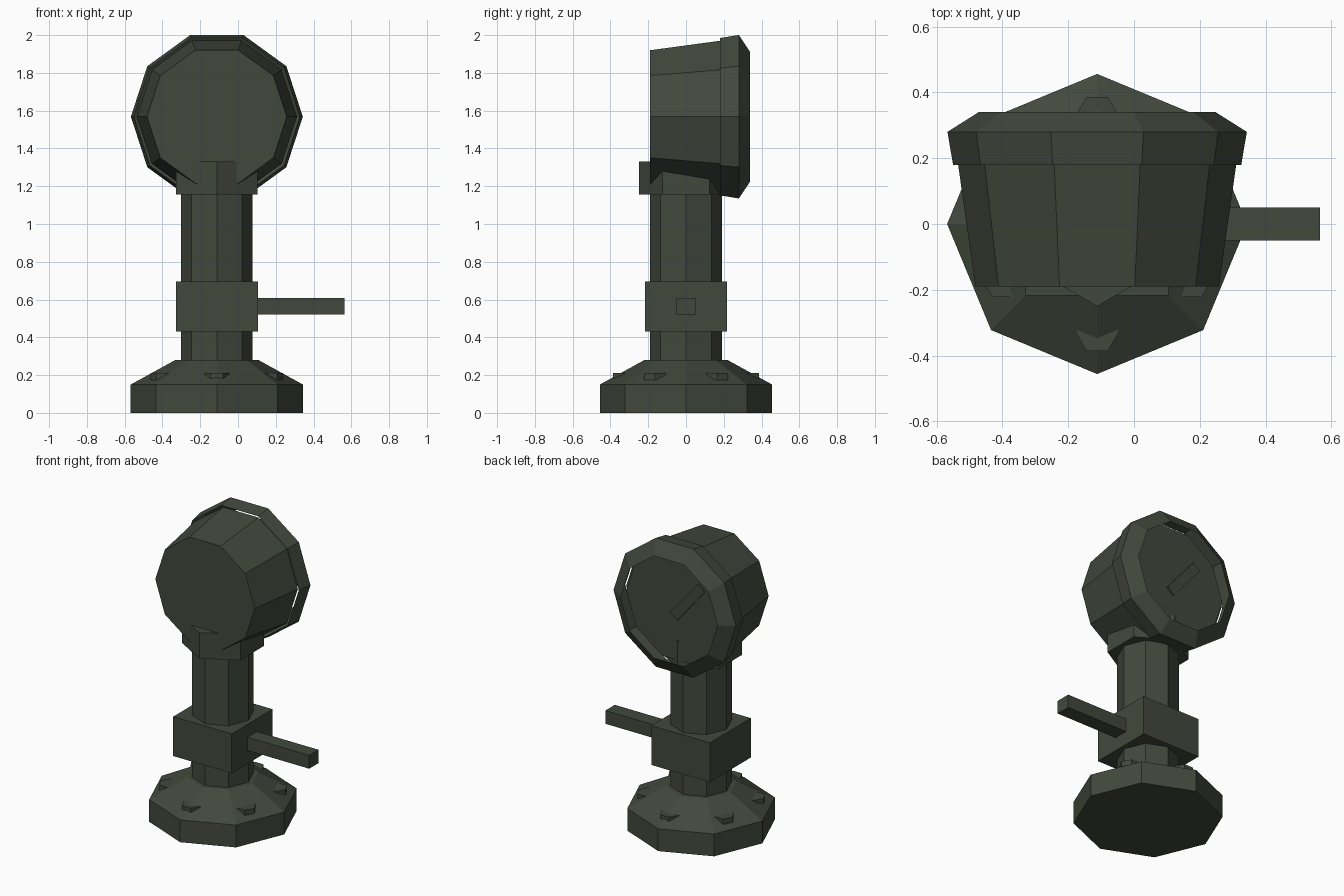
import bpy, bmesh
from math import sin, cos, pi, radians
from mathutils import Matrix

if "Cube" in bpy.data.objects:
    bpy.data.objects.remove(bpy.data.objects["Cube"])

CX = -0.112          # x of the main axis
HEAD_Z = 1.568       # centre height of the round head

olive = bpy.data.materials.new("dark olive metal")
olive.diffuse_color = (0.055, 0.066, 0.047, 1)
olive.use_nodes = True
olive.node_tree.nodes["Principled BSDF"].inputs["Base Color"].default_value = olive.diffuse_color


def finish(name, bm):
    mesh = bpy.data.meshes.new(name)
    bm.to_mesh(mesh)
    bm.free()
    mesh.materials.append(olive)
    obj = bpy.data.objects.new(name, mesh)
    bpy.context.collection.objects.link(obj)
    return obj


def lathe(name, profile, sides, centre, start=0.0, along_y=False, caps=True):
    """Faceted solid from (radius, height) pairs, along z or along y."""
    bm = bmesh.new()
    rings = []
    for r, h in profile:
        rings.append([bm.verts.new((r * cos(start + 2 * pi * i / sides),
                                    r * sin(start + 2 * pi * i / sides), h))
                      for i in range(sides)])
    for a, b in zip(rings, rings[1:]):
        for i in range(sides):
            j = (i + 1) % sides
            bm.faces.new((a[i], a[j], b[j], b[i]))
    if caps:
        bm.faces.new(rings[0][::-1])
        bm.faces.new(rings[-1])
    if along_y:
        bm.transform(Matrix.Rotation(-pi / 2, 4, 'X'))
    bm.transform(Matrix.Translation(centre))
    return finish(name, bm)


def box(name, centre, size, tilt=0.0):
    bm = bmesh.new()
    bmesh.ops.create_cube(bm, size=1)
    bm.transform(Matrix.Translation(centre) @ Matrix.Rotation(tilt, 4, 'Y')
                 @ Matrix.Diagonal((*size, 1)))
    return finish(name, bm)


# Base flange and its six bolts
lathe("base_flange", [(0.456, 0), (0.456, 0.15), (0.22, 0.28)], 8, (CX, 0, 0))
for k in range(6):
    a = pi / 2 + k * pi / 3
    lathe(f"base_bolt_{k + 1}", [(0.065, 0.175), (0.065, 0.21)], 6,
          (CX + 0.33 * cos(a), 0.33 * sin(a), 0))

# Pillar, valve block and lever
lathe("pillar", [(0.19, 0.2), (0.19, 1.2)], 8, (CX, 0, 0))
box("valve_block", (CX, 0, 0.5625), (0.435, 0.435, 0.265))
box("lever", (0.31, 0, 0.5645), (0.51, 0.1, 0.089))

# Hexagonal neck collar
lathe("neck_collar", [(0.25, 1.155), (0.25, 1.33)], 6, (CX, 0, 0), start=pi / 2)

# Gauge head: tapered body, open rim, recessed dial and pointer
head = (CX, 0, HEAD_Z)
lathe("head_body", [(0.37, -0.19), (0.424, 0.19)], 10, head, along_y=True)
lathe("head_rim", [(0.438, 0.18), (0.455, 0.28), (0.36, 0.34)], 10, head,
      along_y=True, caps=False)
lathe("dial", [(0.388, 0.185), (0.388, 0.24)], 10, head, along_y=True)
box("pointer", (CX - 0.074, 0.243, HEAD_Z + 0.046), (0.065, 0.016, 0.32),
    radians(-40))
